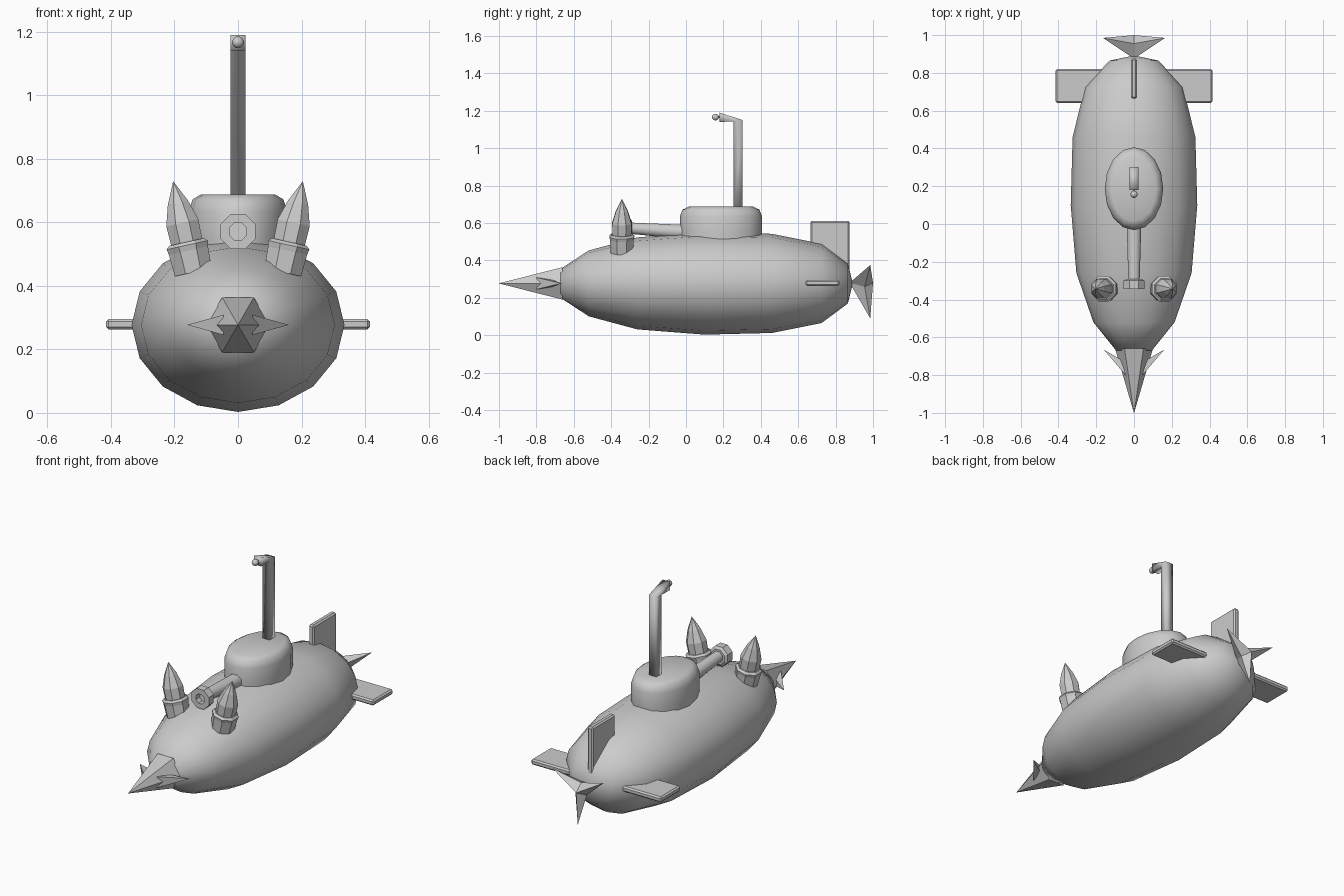
import bpy, bmesh
from math import sin, cos, pi, radians
from mathutils import Vector

if "Cube" in bpy.data.objects:
    bpy.data.objects.remove(bpy.data.objects["Cube"])


def make(name, verts, faces, smooth=None):
    """Mesh object with outward normals; smooth = sharp-edge angle in degrees."""
    me = bpy.data.meshes.new(name)
    me.from_pydata([tuple(v) for v in verts], [], faces)
    bm = bmesh.new()
    bm.from_mesh(me)
    bmesh.ops.recalc_face_normals(bm, faces=bm.faces)
    bm.to_mesh(me)
    bm.free()
    if smooth:
        me.shade_smooth()
        me.set_sharp_from_angle(angle=radians(smooth))
    ob = bpy.data.objects.new(name, me)
    bpy.context.collection.objects.link(ob)
    return ob


def loft(name, rings, smooth=None):
    """Skin equal-sized rings and cap both ends."""
    n = len(rings[0])
    verts = [v for r in rings for v in r]
    faces = [(k * n + i, k * n + (i + 1) % n, (k + 1) * n + (i + 1) % n, (k + 1) * n + i)
             for k in range(len(rings) - 1) for i in range(n)]
    faces += [tuple(range(n)), tuple(range(len(verts) - n, len(verts)))]
    return make(name, verts, faces, smooth)


def lathe(name, origin, axis, profile, n, phase=0, smooth=None):
    """Revolve (distance, radius) points about an axis through origin."""
    axis = Vector(axis).normalized()
    u = Vector((1, 0, 0)) if abs(axis.x) < 0.1 else Vector((0, 1, 0))
    u = (u - axis * u.dot(axis)).normalized()
    w = axis.cross(u)
    rings = [[Vector(origin) + axis * t + (u * cos(a) + w * sin(a)) * r
              for a in (phase + 2 * pi * i / n for i in range(n))] for t, r in profile]
    return loft(name, rings, smooth)


def slab(name, lo, hi, bevel=0.008):
    """Bevelled box between two corners."""
    verts = [(x, y, z) for x in (lo[0], hi[0]) for y in (lo[1], hi[1]) for z in (lo[2], hi[2])]
    faces = [(0, 1, 3, 2), (4, 6, 7, 5), (0, 4, 5, 1), (2, 3, 7, 6), (0, 2, 6, 4), (1, 5, 7, 3)]
    ob = make(name, verts, faces)
    mod = ob.modifiers.new("bevel", 'BEVEL')
    mod.width, mod.segments = bevel, 1
    return ob


CZ = 0.277  # hull axis height

# Hull: 16-sided lofted ellipses (y, half width, half height)
hull = [(-0.67, 0.095, 0.078), (-0.52, 0.215, 0.176), (-0.26, 0.305, 0.246), (0.1, 0.335, 0.274),
        (0.46, 0.325, 0.265), (0.725, 0.26, 0.212), (0.865, 0.13, 0.108), (0.888, 0.02, 0.017)]
loft("hull", [[(rx * cos(pi * i / 8), y, CZ + rz * sin(pi * i / 8)) for i in range(16)]
              for y, rx, rz in hull], 60)

# Conning tower: oval with rounded top (z, half width, half length)
tower = [(0.45, 0.153, 0.217), (0.55, 0.155, 0.22), (0.635, 0.155, 0.22),
         (0.672, 0.143, 0.205), (0.687, 0.118, 0.172)]
loft("conning_tower", [[(rx * cos(pi * i / 8), 0.187 + ry * sin(pi * i / 8), z) for i in range(16)]
                       for z, rx, ry in tower], 50)

# Periscope: square tube bent forward, with lens ball
W = 0.023
bends = [((0.255, 0.66), (0.302, 0.66)), ((0.255, 1.143), (0.302, 1.15)), ((0.18, 1.14), (0.18, 1.19))]
loft("periscope", [[(-W, *a), (W, *a), (W, *b), (-W, *b)] for a, b in bends], 100)
lathe("periscope_lens", (0, 0.157, 1.166), (0, 1, 0),
      [(-0.019 * cos(pi * k / 6), max(0.019 * sin(pi * k / 6), 0.001)) for k in range(7)], 10, smooth=60)
slab("lens_stem", (-0.006, 0.165, 1.16), (0.006, 0.19, 1.172), 0.001)

# Deck cannon and hollow muzzle
lathe("cannon_barrel", (0, 0.0, 0.551), (0, -0.31, 0.022), [(0, 0.042), (0.31, 0.032)], 8, pi / 8, 50)
lathe("cannon_muzzle", (0, -0.29, 0.571), (0, -1, 0),
      [(0, 0.045), (0.01, 0.06), (0.055, 0.06), (0.055, 0.029), (0.015, 0.029)], 8, pi / 8)

# Nose spike: six-sided cone with a barb on each side
lathe("nose_spike", (0, -0.66, CZ), (0, -1, 0), [(0, 0.1), (0.34, 0.0005)], 6)
for side, s in (("left", -1), ("right", 1)):
    make("nose_barb_" + side,
         [(s * 0.045, -0.80, CZ + 0.032), (s * 0.045, -0.80, CZ - 0.032),
          (s * 0.065, -0.72, CZ - 0.02), (s * 0.065, -0.72, CZ + 0.02), (s * 0.16, -0.665, CZ)],
         [(0, 1, 2, 3), (0, 1, 4), (1, 2, 4), (2, 3, 4), (3, 0, 4)])
    # Missile and its holder, tilted outwards
    base, tilt = (s * 0.143, -0.343, 0.452), (s * 0.22, 0, 1)
    lathe("missile_cup_" + side, base, tilt,
          [(-0.01, 0.064), (0.06, 0.068), (0.078, 0.072), (0.088, 0.06)], 8, pi / 8)
    lathe("missile_" + side, base, tilt,
          [(0.05, 0.053), (0.15, 0.056), (0.215, 0.035), (0.283, 0.0005)], 8, pi / 8)
    # Horizontal stabiliser
    xs = sorted((s * 0.15, s * 0.415))
    slab("side_fin_" + side, (xs[0], 0.64, CZ - 0.014), (xs[1], 0.82, CZ + 0.018))

# Vertical tail fin
slab("tail_fin", (-0.017, 0.665, 0.33), (0.017, 0.875, 0.61))

# Propeller: three-pointed star flaring back from the hub
ring = []
for i in range(6):
    a = -pi / 2 + i * pi / 3
    r, y = (0.19, 0.985) if i % 2 == 0 else (0.042, 0.955)
    ring.append((r * cos(a), y, CZ + 0.003 + r * sin(a)))
star = [(0, 0.875, CZ + 0.003), (0, 1.0, CZ + 0.003)] + ring
make("propeller", star, [(c, 2 + i, 2 + (i + 1) % 6) for c in (0, 1) for i in range(6)])
